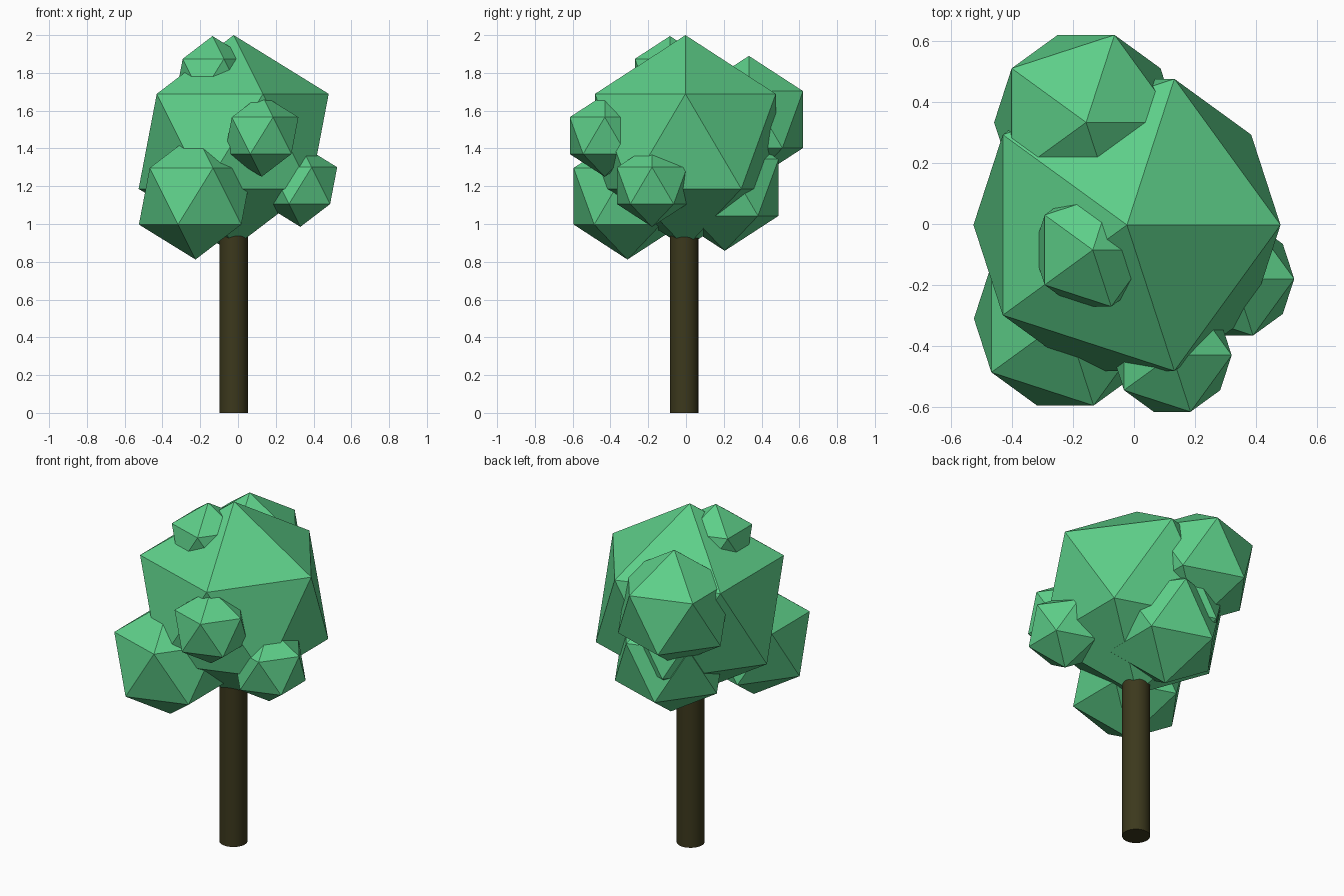
import bpy

if "Cube" in bpy.data.objects:
    bpy.data.objects.remove(bpy.data.objects["Cube"])


def material(name, color):
    m = bpy.data.materials.new(name)
    m.diffuse_color = color
    m.use_nodes = True
    m.node_tree.nodes["Principled BSDF"].inputs["Base Color"].default_value = m.diffuse_color
    return m


leaf = material("leaf_green", (0.11, 0.62, 0.25, 1))
bark = material("bark_brown", (0.045, 0.04, 0.012, 1))

# Trunk: smooth round post that runs up into the crown
TOP = 1.1
bpy.ops.mesh.primitive_cylinder_add(vertices=32, radius=0.075, depth=TOP,
                                    location=(-0.023, -0.01, TOP / 2))
trunk = bpy.context.object
trunk.name = "trunk"
trunk.data.materials.append(bark)
bpy.ops.object.shade_smooth_by_angle()

# Foliage: flat-faced 20-sided clumps (name, radius, centre)
clumps = [
    ("crown", 0.5625, (-0.023, -0.003, 1.4375)),
    ("clump_front_left", 0.335, (-0.225, -0.31, 1.147)),
    ("clump_back_high", 0.337, (-0.157, 0.333, 1.553)),
    ("clump_back_low", 0.335, (-0.045, 0.205, 1.193)),
    ("clump_front", 0.218, (0.125, -0.43, 1.468)),
    ("clump_right", 0.218, (0.33, -0.18, 1.203)),
    ("clump_top", 0.218, (-0.135, -0.085, 1.777)),
]
for name, radius, centre in clumps:
    bpy.ops.mesh.primitive_ico_sphere_add(subdivisions=1, radius=radius, location=centre)
    clump = bpy.context.object
    clump.name = name
    clump.data.materials.append(leaf)
